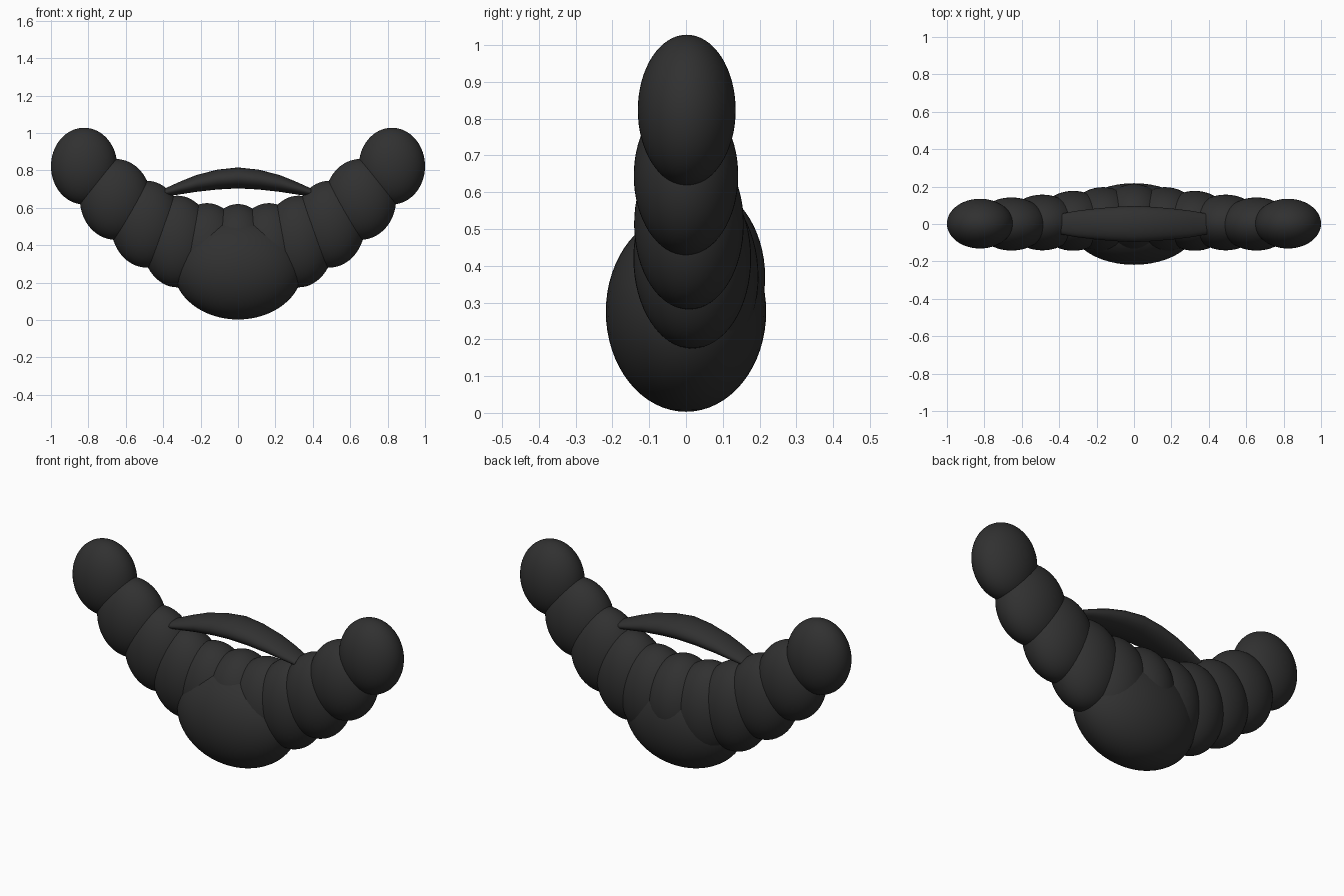
import bpy, bmesh, math

if "Cube" in bpy.data.objects:
    bpy.data.objects.remove(bpy.data.objects["Cube"])

dark = bpy.data.materials.new("charcoal")
dark.diffuse_color = (0.03, 0.03, 0.03, 1)
dark.use_nodes = True
dark.node_tree.nodes["Principled BSDF"].inputs["Base Color"].default_value = dark.diffuse_color


def finish(bm, name):
    bmesh.ops.recalc_face_normals(bm, faces=bm.faces)
    for f in bm.faces:
        f.smooth = True
    mesh = bpy.data.meshes.new(name)
    bm.to_mesh(mesh)
    bm.free()
    mesh.materials.append(dark)
    ob = bpy.data.objects.new(name, mesh)
    bpy.context.collection.objects.link(ob)
    return ob


def ellipsoid(name, centre, radii):
    bm = bmesh.new()
    bmesh.ops.create_uvsphere(bm, u_segments=48, v_segments=32, radius=1)
    for v in bm.verts:
        v.co = [c + r * p for c, r, p in zip(centre, radii, v.co)]
    return finish(bm, name)


# Big belly ball and the middle body segment
ellipsoid("belly", (0, 0, 0.275), (0.345, 0.218, 0.272))
ellipsoid("middle_segment", (0, 0.03, 0.37), (0.18, 0.185, 0.25))

# Mirrored chain of segments rising to the tips: x, y, z, radii
chain = [
    ("inner_segment", (0.165, 0.025, 0.37), (0.19, 0.172, 0.255)),
    ("lower_segment", (0.325, 0.017, 0.42), (0.19, 0.160, 0.245)),
    ("mid_segment", (0.490, 0.008, 0.513), (0.19, 0.149, 0.232)),
    ("upper_segment", (0.655, 0, 0.645), (0.19, 0.142, 0.216)),
    ("tip", (0.823, 0.002, 0.823), (0.177, 0.133, 0.205)),
]
for name, (x, y, z), radii in chain:
    for side, s in (("right", 1), ("left", -1)):
        ellipsoid(f"{name}_{side}", (s * x, y, z), radii)

# Arched handle: oval rings lofted along x (x, z, half width, half height)
half = [(0, 0.760, 0.097, 0.056), (0.11, 0.751, 0.091, 0.053),
        (0.22, 0.731, 0.081, 0.045), (0.31, 0.706, 0.070, 0.034),
        (0.39, 0.682, 0.055, 0.022)]
rings = [(-x, z, w, h) for x, z, w, h in half[:0:-1]] + half
bm = bmesh.new()
n = 24
loops = [[bm.verts.new((x, w * math.cos(2 * math.pi * i / n),
                        z + h * math.sin(2 * math.pi * i / n))) for i in range(n)]
         for x, z, w, h in rings]
for a, b in zip(loops, loops[1:]):
    for i in range(n):
        j = (i + 1) % n
        bm.faces.new((a[i], a[j], b[j], b[i]))
bm.faces.new(loops[0])
bm.faces.new(loops[-1])
handle = finish(bm, "handle")
bpy.context.view_layer.objects.active = handle
handle.select_set(True)
bpy.ops.object.shade_smooth_by_angle(angle=math.radians(40))
